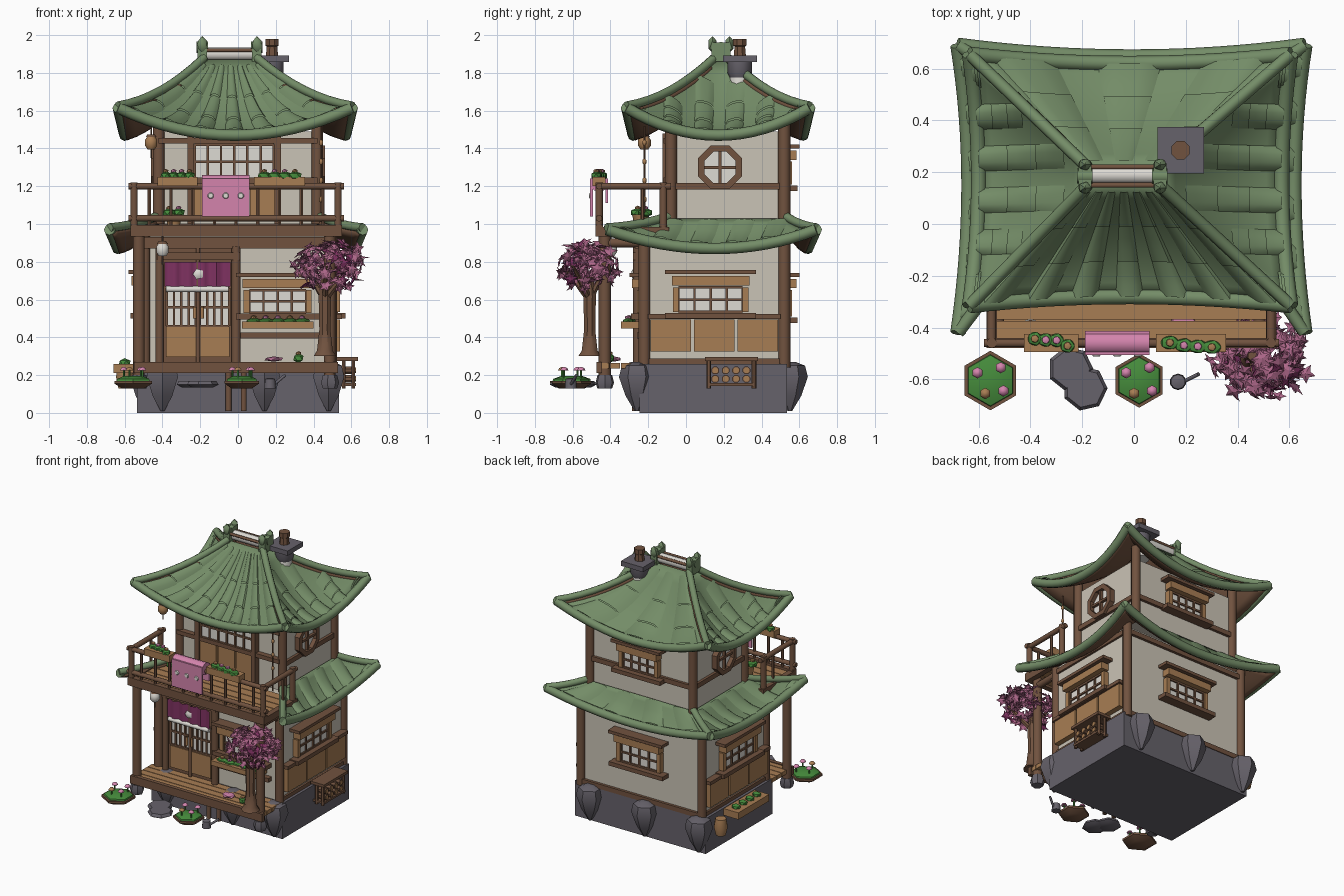
import bpy, bmesh, math, random
from mathutils import Matrix, Vector

if "Cube" in bpy.data.objects:
    bpy.data.objects.remove(bpy.data.objects["Cube"])
random.seed(4)
frame = Matrix()


def paint(name, tint):
    rgb = [(int(tint[i:i + 2], 16) / 255) ** 2.2 for i in (0, 2, 4)] + [1]
    m = bpy.data.materials.new(name)
    m.use_nodes = True
    m.diffuse_color = rgb
    m.node_tree.nodes["Principled BSDF"].inputs["Base Color"].default_value = rgb
    return m


wood, tan, plaster = paint("dark wood", "705341"), paint("light wood", "A67C54"), paint("plaster", "C9C2B4")
stone, tile, leaf = paint("stone", "66626A"), paint("roof green", "738B67"), paint("plant green", "478A3E")
plum, pink = paint("plum cloth", "7E3561"), paint("pink", "D283AB")
paper, maple = paint("white paper", "DDDAD3"), paint("maple leaf", "AC6788")


def add(name, mats, bm, fix=True):
    if fix:
        bmesh.ops.recalc_face_normals(bm, faces=bm.faces)
    bm.transform(frame)
    me = bpy.data.meshes.new(name)
    bm.to_mesh(me)
    bm.free()
    for m in mats:
        me.materials.append(m)
    for p in me.polygons:
        p.use_smooth = True
    me.set_sharp_from_angle(angle=math.radians(40))
    ob = bpy.data.objects.new(name, me)
    bpy.context.collection.objects.link(ob)
    return ob


def box(name, mat, at, size):
    bm = bmesh.new()
    bmesh.ops.create_cube(bm, size=1, matrix=Matrix.Translation(at) @ Matrix.Diagonal((*size, 1)))
    return add(name, [mat], bm)


def lathe(name, mat, at, profile, sides=10, axis=None, closed=False):
    bm = bmesh.new()
    rings = [[bm.verts.new((r * math.cos((i + .5) * math.tau / sides), r * math.sin((i + .5) * math.tau / sides), z))
              for i in range(sides)] for r, z in profile]
    pairs = list(zip(rings, rings[1:])) + ([(rings[-1], rings[0])] if closed else [])
    for a, b in pairs:
        for i in range(sides):
            j = (i + 1) % sides
            bm.faces.new((a[i], a[j], b[j], b[i]))
    if not closed:
        bm.faces.new(rings[0])
        bm.faces.new(rings[-1])
    turn = Vector(axis or (0, 0, 1)).to_track_quat("Z", "Y").to_matrix().to_4x4()
    bm.transform(Matrix.Translation(at) @ turn)
    return add(name, [mat], bm)


def rod(name, mat, a, b, r, tip=None, sides=10):
    d = Vector(b) - Vector(a)
    return lathe(name, mat, a, [(r, 0), (tip or r, d.length)], sides, d)


def blob(name, mat, at, size):
    bm = bmesh.new()
    bmesh.ops.create_icosphere(bm, subdivisions=1, radius=1, matrix=Matrix.Translation(at) @ Matrix.Diagonal((*size, 1)))
    return add(name, [mat], bm)


def tube(name, mat, points, r):
    cu = bpy.data.curves.new(name, "CURVE")
    cu.dimensions, cu.bevel_depth, cu.bevel_resolution, cu.use_fill_caps = "3D", r, 2, True
    sp = cu.splines.new("POLY")
    sp.points.add(len(points) - 1)
    for p, co in zip(sp.points, points):
        p.co = (*co, 1)
    cu.materials.append(mat)
    bpy.context.collection.objects.link(bpy.data.objects.new(name, cu))


def grid(name, mats, func, nu, nv):
    bm = bmesh.new()
    v = [[bm.verts.new(func(i / nu, j / nv)) for j in range(nv + 1)] for i in range(nu + 1)]
    for i in range(nu):
        for j in range(nv):
            bm.faces.new((v[i][j], v[i][j + 1], v[i + 1][j + 1], v[i + 1][j]))
    return add(name, mats, bm, False)


# Curved hipped roofs with rolled edges; ribs fan out on front and back, run parallel on the sides
def roof(name, inner, outer, mid, bow, sides, rows):
    def corners(x0, x1, y0, y1, z):
        return [Vector(c) for c in ((x0, y0, z), (x1, y0, z), (x1, y1, z), (x0, y1, z))]
    ins, outs = corners(*inner), corners(*outer)
    for k, count in sides:
        n = (k + 1) % 4
        short = (ins[n] - ins[k]).length / (outs[n] - outs[k]).length
        inward = ((ins[k] + ins[n]) - (outs[k] + outs[n]))
        inward.z = 0
        inward.normalize()

        def at(t, s):
            c = (2 * t - 1) ** 2
            a, b = ins[k].lerp(ins[n], t), outs[k].lerp(outs[n], t)
            b += inward * bow * (1 - c)
            b.z = b.z * c + mid * (1 - c)
            p = a.lerp(b, s)
            p.z = a.z + (b.z - a.z) * s * (1 + .7 * (1 - s))
            return p
        slope = grid(name + "_slope", [tile, wood], at, 16, 8)
        sol = slope.modifiers.new("thickness", "SOLIDIFY")
        sol.thickness, sol.offset, sol.material_offset, sol.material_offset_rim = .03, -1, 1, 1
        tube(name + "_eave_roll", tile, [at(i / 16, 1) for i in range(17)], .03)
        for e in (0, 1):
            tube(name + "_hip_roll", tile, [at(e, s / 8) + Vector((0, 0, .01)) for s in range(9)], .024)
        for i in range(count):
            centre, width, start = (i + .5) / count - .5, .6 / count, .06
            if k % 2:
                start = max(start, (2 * abs(centre) + width - short) / (1 - short))
            for row in range(rows):
                def rib(u, v):
                    s = start + (1 - start) * (row + v) / rows
                    spread = short + (1 - short) * s if k % 2 else 1
                    p = at(.5 + (centre + (u - .5) * width) / spread, s)
                    p.z += math.sin(math.pi * u) ** .5 * (.012 + .018 * s) + .008 * v
                    return p
                grid(name + "_tile_rib", [tile], rib, 6, 3)


roof("upper_roof", (-.18, .1, .15, .22, 1.87), (-.635, .605, -.315, .655, 1.615), 1.47, .035,
     [(0, 7), (1, 6), (2, 3), (3, 6)], 3)
roof("lower_roof", (-.43, .43, -.09, .53, 1.03), (-.68, .66, -.42, .69, .97), .87, .045, [(1, 6), (2, 4), (3, 6)], 1)

# Ridge roll, ridge ornaments and chimney
rod("ridge_roll", paper, (-.18, .19, 1.9), (.1, .19, 1.9), .035)
for x in (-.19, .1):
    box("ridge_end", tile, (x, .185, 1.91), (.05, .1, .1))
    lathe("ridge_disc", tile, (x - .03, .185, 1.935), [(.03, 0), (.03, .06)], 10, (1, 0, 0))
    for y in (.14, .23):
        blob("ridge_knob", tile, (x, y, 1.95), (.028, .026, .045))
for y in (.15, .22):
    rod("ridge_bar", wood, (-.2, y, 1.92), (.11, y, 1.92), .01)
lathe("chimney_collar", paper, (.18, .285, 1.68), [(.06, 0), (.05, .12)])
lathe("chimney_stack", stone, (.18, .285, 1.76), [(.045, 0), (.065, .04), (.065, .1)])
box("chimney_cap", stone, (.18, .285, 1.875), (.18, .18, .035))
lathe("chimney_pot", wood, (.18, .285, 1.89), [(.035, 0), (.03, .05), (.038, .055), (.038, .09)], 8)

# Stone base with pointed boulders along the front and back
box("stone_base", stone, (0, .145, .13), (1.07, .78, .26))
for y, places in ((-.26, (-.4, .14, .48)), (.55, (.4, -.05, -.49))):
    for x in places:
        lathe("boulder", stone, (x, y, 0), [(.012, .01), (.06, .09), (.095, .19), (.08, .25), (.03, .27)], 6)

# Walls, corner posts and horizontal beams of both floors
box("lower_walls", plaster, (0, .15, .59), (1, .74, .7))
box("upper_walls", plaster, (0, .22, 1.245), (.84, .6, .49))
box("attic_walls", plaster, (0, .2, 1.52), (.58, .36, .12))
for name, w, y0, y1, z0, z1, beams in (("lower", .495, -.22, .52, .24, .96, (.27, .9)),
                                       ("upper", .42, -.08, .52, 1, 1.58, (1.2,))):
    for y in (y0, y1):
        for s in (-1, 1):
            rod(name + "_corner_post", wood, (s * w, y, z0), (s * w, y, z1), .032)
    for z in beams:
        for s in (-1, 1):
            box(name + "_side_beam", wood, (s * w, (y0 + y1) / 2, z), (.04, y1 - y0, .035))
        box(name + "_back_beam", wood, (0, y1, z), (2 * w, .04, .035))


def lattice(name, x, z, w, h, cols, rows):
    box(name + "_paper", paper, (x, -.01, z), (w, .02, h))
    for i in range(cols + 1):
        box(name + "_bar", wood, (x + w * (i / cols - .5), -.02, z), (.013, .02, h))
    for i in range(rows + 1):
        box(name + "_bar", wood, (x, -.02, z + h * (i / rows - .5)), (w, .02, .013))


def window(name, x, z, w, h):
    lattice(name, x, z, w, h, 4, 2)
    top, low = z + h / 2, z - h / 2
    box(name + "_header", tan, (x, -.035, top + .035), (w + .07, .06, .05))
    box(name + "_rain_board", wood, (x, -.04, top + .08), (w + .14, .08, .022))
    box(name + "_sill", wood, (x, -.035, low - .02), (w + .14, .07, .03))
    for s in (-1, 1):
        box(name + "_jamb", tan, (x + s * (w / 2 + .015), -.02, z), (.03, .04, h))


def face(x, y, turn):
    global frame
    frame = Matrix.Translation((x, y, 0)) @ Matrix.Rotation(math.radians(turn), 4, "Z")


# Side walls: window, wainscot panels and an eight-sided window above
for s in (1, -1):
    face(s * .5, .15, s * 90)
    window("side_window", -.02 * s, .6, .34, .13)
    for i in (-1, 0, 1):
        box("side_panel", tan, (i * .23, -.02, .41), (.215, .04, .17))
    box("panel_cap", wood, (0, -.025, .51), (.7, .05, .025))
    face(s * .42, .18, s * 90)
    lathe("round_window_frame", wood, (0, 0, 1.3), [(.09, 0), (.09, .04), (.125, .04), (.125, 0)], 8, (0, -1, 0), True)
    lathe("round_window_paper", paper, (0, 0, 1.3), [(.1, 0), (.1, .01)], 8, (0, -1, 0))
    box("round_window_bar", wood, (0, -.02, 1.3), (.016, .02, .2))
    box("round_window_bar", wood, (0, -.02, 1.3), (.2, .02, .016))

# Back wall windows
face(0, .52, 180)
window("back_lower_window", 0, .58, .3, .14)
window("back_upper_window", 0, 1.27, .26, .12)

# Lower front: double door, curtain, window and flower shelf
face(0, -.22, 0)
box("door_backing", wood, (-.21, -.005, .57), (.42, .02, .62))
for x in (-.3, -.125):
    lattice("door_lattice", x, .56, .155, .2, 4, 2)
    box("door_panel", tan, (x, -.02, .375), (.16, .03, .16))
for x, r in ((-.415, .022), (-.01, .025), (-.212, .012)):
    rod("door_post", wood, (x, -.035, .27), (x, -.035, .88), r)
box("door_lintel", wood, (-.21, -.03, .83), (.44, .06, .04))
rod("curtain_rod", paper, (-.38, -.045, .655), (-.05, -.045, .655), .016)
grid("door_curtain", [plum], lambda u, v: (-.39 + .35 * u, -.05 + .008 * math.sin(u * 30), .8 - .13 * v), 24, 2)
lathe("curtain_star", paper, (-.21, -.06, .735), [(.03, 0), (.015, .008)], 5, (0, -1, 0))
for x in (-.23, -.19):
    rod("door_handle", tan, (x, -.05, .5), (x, -.05, .56), .01)
window("front_window", .21, .59, .3, .12)
box("flower_shelf", tan, (.21, -.07, .465), (.38, .11, .035))
box("front_rail", wood, (.21, -.02, .41), (.44, .04, .03))
box("front_top_beam", wood, (0, -.02, .9), (1, .06, .06))

# Upper front: sliding paper doors
face(0, -.08, 0)
lattice("balcony_door_lattice", -.02, 1.33, .42, .18, 6, 2)
for x in (-.17, -.02, .13):
    box("balcony_door_panel", tan, (x, -.015, 1.12), (.135, .03, .2))
for x in (-.25, .21):
    box("balcony_door_jamb", wood, (x, -.02, 1.24), (.035, .05, .48))
for z in (1.23, 1.44):
    box("balcony_door_rail", wood, (0, -.02, z), (.84, .04, .03))
frame = Matrix()


def plants(name, x, y, z, w, d, n):
    for i in range(n):
        px, py = x + w * ((i + .5) / n - .5), y + d * random.uniform(-.4, .4)
        blob(name + "_leaves", leaf, (px, py, z), (w / n * .75, max(d * .6, .025), .026))
        blob(name + "_flower", pink if i % 3 else tan, (px, py, z + .025), (.017, .017, .012))


plants("shelf", .21, -.29, .48, .32, .05, 5)

# Porch deck, posts and beam
for i in range(4):
    box("porch_board", tan, (-.01, -.26 - i * .058, .25), (1.06, .053, .03))
box("porch_front_beam", wood, (-.01, -.46, .24), (1.08, .03, .06))
for x in (-.05, .03):
    rod("porch_leg", wood, (x, -.27, .01), (x, -.27, .23), .016)
for x in (-.525, .485):
    rod("porch_post", wood, (x, -.43, .18), (x, -.43, .96), .032)
    lathe("post_stone", stone, (x, -.43, .13), [(.04, 0), (.05, .03), (.04, .07)], 7)
    rod("porch_cross_beam", wood, (x, -.43, .9), (x, -.2, .9), .024)
blob("porch_cushion", pink, (.19, -.38, .285), (.055, .04, .014))
plants("porch_pot", .32, -.4, .29, .04, .03, 1)

# Balcony deck and railing
for i in range(5):
    box("balcony_board", tan, (-.01, -.12 - i * .072, .965), (1.08, .066, .025))
box("balcony_front_beam", wood, (-.01, -.46, .965), (1.12, .04, .06))
for x in (-.55, .53):
    box("balcony_side_beam", wood, (x, -.28, .96), (.04, .38, .05))
    for y in (-.46, -.12):
        rod("rail_post", wood, (x, y, .97), (x, y, 1.22), .02)
    rod("side_rail", wood, (x, -.47, 1.2), (x, -.08, 1.2), .018)
    rod("side_baluster", wood, (x, -.23, .97), (x, -.23, 1.2), .01, sides=6)
for z in (1.03, 1.2):
    rod("front_rail", wood, (-.58, -.46, z), (.56, -.46, z), .017)
for i in range(9):
    x = -.47 + i * .115
    rod("front_baluster", wood, (x, -.46, .97), (x, -.46, 1.2), .01, sides=6)
for x, w in ((-.32, .21), (.22, .27)):
    box("rail_planter", tan, (x, -.46, 1.225), (w, .07, .05))
    plants("rail_planter", x, -.46, 1.255, w * .8, .05, 4)
plants("balcony_pot", -.34, -.24, 1.06, .1, .07, 2)
lathe("balcony_pot", tan, (-.34, -.24, .97), [(.03, 0), (.045, .08)])

# Blanket hung over the rail
for y, h in ((-.5, .2), (-.42, .13)):
    box("blanket_drop", pink, (-.065, y, 1.24 - h / 2), (.25, .014, h))
rod("blanket_fold", pink, (-.19, -.46, 1.215), (.06, -.46, 1.215), .045)
for x in (-.145, -.065, .015):
    lathe("blanket_spot", paper, (x, -.506, 1.15), [(.018, 0), (.013, .007)], 8, (0, -1, 0))

# Hanging lanterns and chime
for name, mat, x, y, z, top in (("lantern", tan, -.46, -.22, 1.43, 1.55), ("porch_lantern", paper, -.4, -.4, .865, .95)):
    lathe(name, mat, (x, y, z), [(.02, -.035), (.034, -.015), (.034, .015), (.02, .035)])
    rod(name + "_cord", wood, (x, y, z - .08), (x, y, top), .005, sides=5)
    lathe(name + "_cap", wood, (x, y, z + .03), [(.03, 0), (.02, .015)])
rod("chime_cord", wood, (.44, -.22, 1.06), (.44, -.22, 1.52), .005, sides=5)
for i in range(4):
    blob("chime_bell", tan, (.44, -.22, 1.13 + i * .1), (.012, .012, .02))

# Maple tree
lathe("tree_trunk", wood, (.46, -.51, .3), [(.065, 0), (.045, .03), (.032, .14), (.036, .32), (.02, .42)], 8)
for x, y in ((-.12, .03), (.13, -.08), (.02, .1), (0, -.13)):
    rod("tree_branch", wood, (.46, -.51, .6), (.47 + x, -.52 + y, .78), .02, .008, 6)
bm = bmesh.new()
for i in range(170):
    d = Vector([random.gauss(0, 1) for a in range(3)]).normalized() * random.uniform(.55, 1)
    c = Vector((.485 + d.x * .2, -.525 + d.y * .18, .78 + d.z * .135))
    q = Vector([random.gauss(0, .6) for a in range(3)]) + d + Vector((0, -.2, .5))
    q = q.to_track_quat("Z", "Y")
    size, spin = random.uniform(.03, .05), random.random() * 6
    ring = [bm.verts.new(c + q @ Vector((math.cos(spin + k * math.pi / 5), math.sin(spin + k * math.pi / 5), 0))
                         * size * (.5 if k % 2 else 1)) for k in range(10)]
    hub = bm.verts.new(c + q @ Vector((0, 0, .01)))
    for k in range(10):
        bm.faces.new((hub, ring[k], ring[(k + 1) % 10])).material_index = i % 9 == 0
add("maple_leaves", [maple, plum], bm, False)

# Front garden: planted trays, stepping stones and watering can
for x, w in ((-.555, .115), (.02, .105)):
    lathe("garden_tray", wood, (x, -.605, .13), [(w * .6, 0), (w, .025), (w, .04)], 6)
    lathe("tray_moss", leaf, (x, -.605, .16), [(w * .9, 0), (w * .85, .02), (w * .5, .035)], 6)
    for i, (dx, dy) in enumerate(((-.05, .03), (.04, .05), (.05, -.04), (-.02, -.05))):
        rod("flower_stem", leaf, (x + dx, -.605 + dy, .18), (x + dx, -.605 + dy, .23), .006, sides=5)
        lathe("flower_cap", tan if i == 3 else pink, (x + dx, -.605 + dy, .225), [(.022, 0), (.016, .012), (.005, .018)], 6)
for x, y in ((-.245, -.56), (-.19, -.635)):
    lathe("stepping_stone", stone, (x, y, .135), [(.06, 0), (.088, .015), (.075, .035)], 7)
lathe("watering_can", stone, (.17, -.61, .13), [(.032, 0), (.028, .05), (.012, .055)])
rod("can_spout", stone, (.19, -.61, .15), (.25, -.58, .2), .008)

# Firewood rack on one side, planter and barrel on the other
box("rack_top", wood, (.58, .24, .285), (.11, .28, .02))
box("rack_shelf", wood, (.58, .24, .15), (.09, .25, .015))
for x in (.56, .61):
    for y in (.12, .36):
        rod("rack_leg", wood, (x, y, .13), (x, y, .28), .012, sides=6)
for i in range(4):
    for z in (.18, .225):
        rod("firewood", wood, (.54, .155 + i * .055, z), (.62, .155 + i * .055, z), .022, sides=8)
        rod("firewood_end", tan, (.62, .155 + i * .055, z), (.624, .155 + i * .055, z), .016, sides=8)
box("side_planter", tan, (-.6, .15, .235), (.12, .36, .05))
for i in range(4):
    blob("side_planter_leaves", leaf, (-.6, .03 + i * .08, .265), (.035, .03, .025))
lathe("barrel", tan, (-.6, .45, .13), [(.035, 0), (.048, .06), (.038, .12)])
